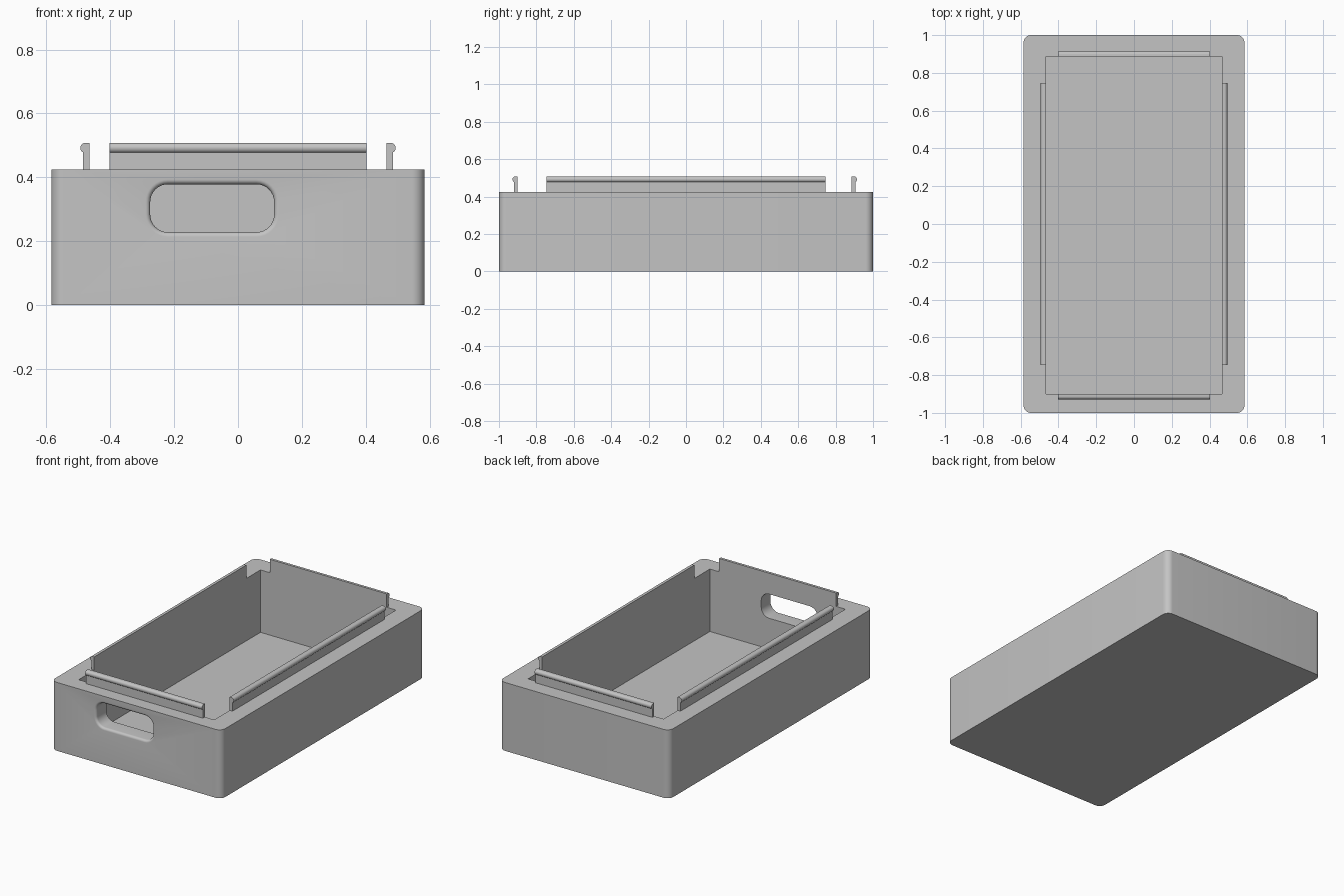
import bpy, bmesh, math
from mathutils import Matrix, Vector

old = bpy.data.objects.get("Cube")
if old:
    bpy.data.objects.remove(old, do_unlink=True)

grey = bpy.data.materials.new("light grey")
grey.use_nodes = True
colour = (0.55, 0.55, 0.55, 1)
grey.diffuse_color = colour
grey.node_tree.nodes["Principled BSDF"].inputs["Base Color"].default_value = colour

HALF_W, HALF_L, HEIGHT = 0.585, 1.0, 0.425
FLOOR, IN_X, IN_FRONT, IN_BACK = 0.037, 0.466, -0.90, 0.886


def rounded_rect(half_u, half_v, radius, steps=8):
    """Counter-clockwise 2D outline of a rectangle with round corners."""
    points = []
    for corner, (su, sv) in enumerate([(1, 1), (-1, 1), (-1, -1), (1, -1)]):
        for i in range(steps + 1):
            a = math.pi / 2 * (corner + i / steps)
            points.append((su * (half_u - radius) + radius * math.cos(a),
                           sv * (half_v - radius) + radius * math.sin(a)))
    return points


def loft(name, rings):
    """Closed solid through a row of matching rings."""
    bm = bmesh.new()
    loops = [[bm.verts.new(p) for p in ring] for ring in rings]
    n = len(loops[0])
    for a, b in zip(loops, loops[1:]):
        for i in range(n):
            j = (i + 1) % n
            bm.faces.new((a[i], a[j], b[j], b[i]))
    bm.faces.new(loops[0][::-1])
    bm.faces.new(loops[-1])
    bmesh.ops.recalc_face_normals(bm, faces=bm.faces)
    mesh = bpy.data.meshes.new(name)
    bm.to_mesh(mesh)
    bm.free()
    obj = bpy.data.objects.new(name, mesh)
    mesh.materials.append(grey)
    bpy.context.collection.objects.link(obj)
    return obj


def select(obj):
    bpy.ops.object.select_all(action='DESELECT')
    obj.select_set(True)
    bpy.context.view_layer.objects.active = obj


def cut(obj, cutter):
    cutter.hide_render = True
    mod = obj.modifiers.new("cut", 'BOOLEAN')
    mod.operation, mod.solver, mod.object = 'DIFFERENCE', 'EXACT', cutter
    select(obj)
    bpy.ops.object.modifier_apply(modifier=mod.name)
    bpy.data.objects.remove(cutter, do_unlink=True)


def smooth(obj):
    select(obj)
    bpy.ops.object.shade_smooth_by_angle(angle=math.radians(30))


# Tray body with round vertical corners
outline = rounded_rect(HALF_W, HALF_L, 0.04)
body = loft("tray_body", [[(x, y, z) for x, y in outline] for z in (0, HEIGHT)])

# Square-cornered cavity
cavity = [(-IN_X, IN_FRONT), (IN_X, IN_FRONT), (IN_X, IN_BACK), (-IN_X, IN_BACK)]
cut(body, loft("cavity_cutter",
               [[(x, y, z) for x, y in cavity] for z in (FLOOR, HEIGHT + 0.1)]))

# Front hand hole, flared by a fillet on its outer rim
FILLET = 0.015
stations = [(-0.85, 0)]
for i in range(7):
    a = math.pi / 2 * i / 6
    stations.append((-HALF_L + FILLET * (1 - math.sin(a)), FILLET * (1 - math.cos(a))))
stations.append((-HALF_L - 0.02, FILLET))
cut(body, loft("hand_hole_cutter", [
    [(-0.081 + u, y, 0.303 + v)
     for u, v in rounded_rect(0.194 + grow, 0.075 + grow, 0.055 + grow)]
    for y, grow in stations]))
smooth(body)

# Snap rails: a thin upright strip with a bead along its outer top edge
BEAD, BEAD_OUT, BEAD_Z = 0.016, 0.012, 0.067
STRIP = 0.019
profile = [(0, 0), (STRIP, 0)]
start = -math.acos((STRIP - BEAD_OUT) / BEAD)
for i in range(13):
    a = start + (math.pi / 2 - start) * i / 12
    profile.append((BEAD_OUT + BEAD * math.cos(a), BEAD_Z + BEAD * math.sin(a)))
profile.append((0, BEAD_Z + BEAD))


def rail(name, x, y, turn, half_length):
    place = Matrix.Translation((x, y, HEIGHT)) @ Matrix.Rotation(turn, 4, 'Z')
    smooth(loft(name, [[place @ Vector((end, out, z)) for out, z in profile]
                       for end in (-half_length, half_length)]))


rail("front_rail", 0, IN_FRONT, math.pi, 0.402)
rail("back_rail", 0, IN_BACK, 0, 0.402)
rail("left_rail", IN_X, 0, -math.pi / 2, 0.747)
rail("right_rail", -IN_X, 0, math.pi / 2, 0.747)
